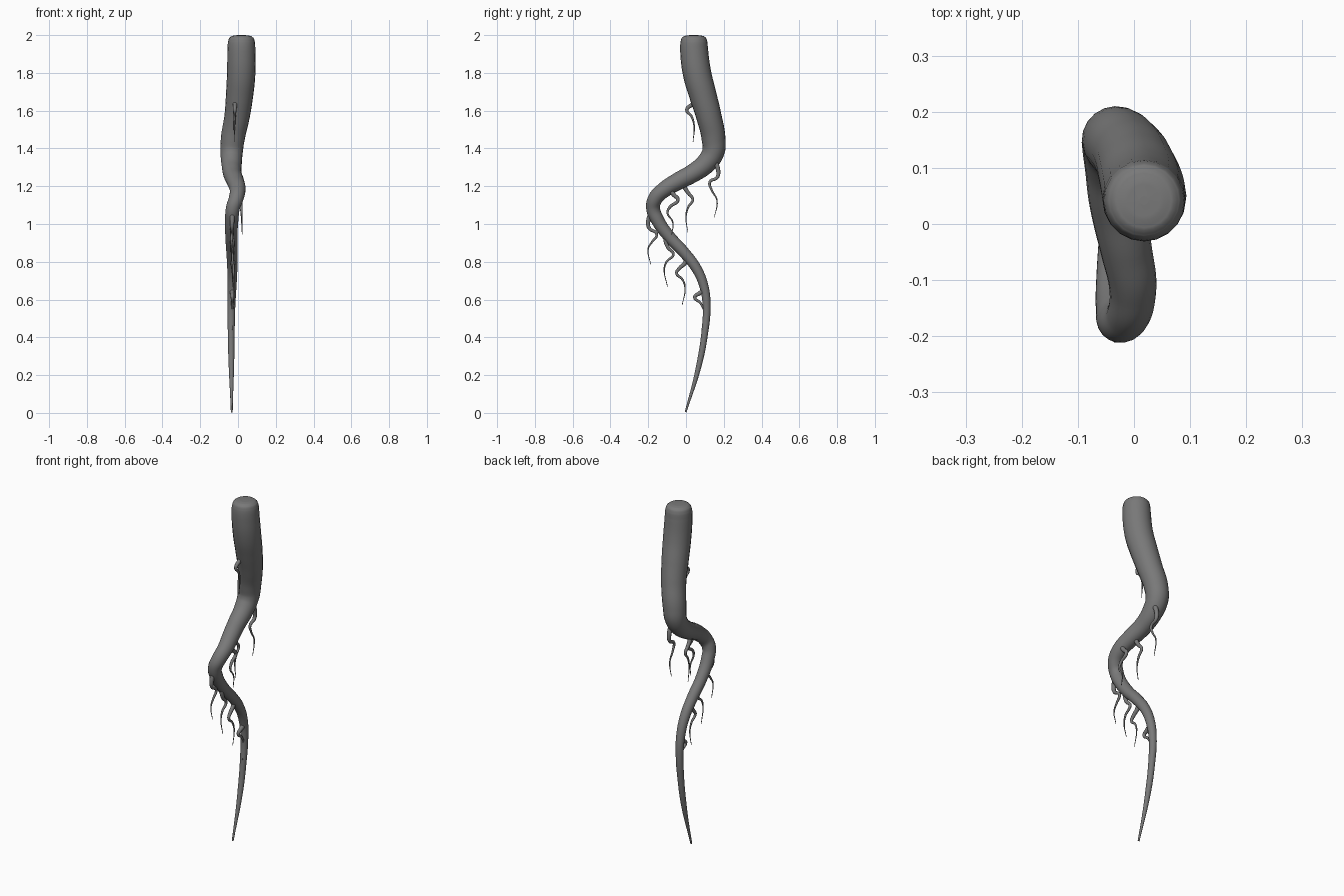
import bpy

# Dark grey root colour
bark = bpy.data.materials.new("dark_grey")
bark.diffuse_color = (.19, .19, .19, 1)


def root(name, points, sides, steps=8):
    """Tapered round tube through (x, y, z, radius) points."""
    curve = bpy.data.curves.new(name, 'CURVE')
    curve.dimensions = '3D'
    curve.bevel_depth = 1.0
    curve.bevel_resolution = sides
    curve.resolution_u = steps
    curve.use_fill_caps = True
    curve.materials.append(bark)
    spline = curve.splines.new('BEZIER')
    spline.radius_interpolation = 'CARDINAL'
    spline.use_smooth = True
    spline.bezier_points.add(len(points) - 1)
    for bp, (x, y, z, r) in zip(spline.bezier_points, points):
        bp.co = (x, y, z)
        bp.radius = r
        bp.handle_left_type = bp.handle_right_type = 'AUTO'
    obj = bpy.data.objects.new(name, curve)
    bpy.context.collection.objects.link(obj)
    bpy.ops.object.select_all(action='DESELECT')
    obj.select_set(True)
    bpy.context.view_layer.objects.active = obj
    bpy.ops.object.convert(target='MESH')
    bpy.ops.object.shade_smooth()
    return obj


# Main winding root, with a rounded top and a fine tip
root("main_root", [
    (.018, .042, 2.0, .008), (.018, .042, 1.999, .032), (.018, .042, 1.995, .051),
    (.018, .042, 1.985, .064), (.018, .042, 1.965, .071),
    (.018, .043, 1.92, .074), (.017, .058, 1.8, .075), (.008, .090, 1.68, .072),
    (-.005, .121, 1.57, .067), (-.028, .146, 1.45, .063), (-.034, .144, 1.38, .059),
    (-.034, .105, 1.32, .054), (-.030, .035, 1.268, .049), (-.014, -.045, 1.225, .046),
    (-.002, -.115, 1.182, .042), (-.010, -.162, 1.135, .039), (-.027, -.174, 1.085, .037),
    (-.033, -.150, 1.02, .035), (-.035, -.09, .935, .032), (-.032, -.015, .855, .030),
    (-.030, .055, .765, .027), (-.032, .095, .67, .024), (-.035, .109, .57, .021),
    (-.036, .100, .43, .018), (-.035, .066, .24, .014), (-.033, -.002, .004, .005),
], 8)

# Side rootlets: x start, x end, then the (y, z) path
rootlets = [
    (-.015, -.02, [(.065, 1.645), (.03, 1.63), (.004, 1.603), (.028, 1.572),
                   (.043, 1.52), (.037, 1.435)]),
    (-.01, -.01, [(.15, 1.34), (.17, 1.285), (.165, 1.247), (.126, 1.222),
                  (.136, 1.18), (.164, 1.125), (.15, 1.035)]),
    (-.022, -.02, [(-.02, 1.23), (-.005, 1.19), (.015, 1.16), (.036, 1.13),
                   (.012, 1.09), (.0, 1.04), (.01, .955)]),
    (.012, .022, [(-.09, 1.19), (-.065, 1.155), (-.043, 1.128), (-.085, 1.09),
                  (-.098, 1.06), (-.07, 1.01), (-.075, .945)]),
    (-.03, -.035, [(-.178, 1.07), (-.199, 1.02), (-.196, .98), (-.155, .945),
                   (-.18, .905), (-.2, .87), (-.187, .785)]),
    (-.03, -.03, [(-.10, .97), (-.108, .915), (-.095, .875), (-.067, .84),
                  (-.103, .8), (-.115, .76), (-.098, .668)]),
    (-.03, -.02, [(.008, .84), (-.005, .795), (-.035, .765), (-.05, .74),
                  (-.018, .705), (-.005, .66), (-.02, .572)]),
    (-.03, -.03, [(.095, .648), (.07, .632), (.046, .613), (.076, .582),
                  (.097, .53), (.083, .44)]),
]
for i, (x0, x1, path) in enumerate(rootlets):
    last = len(path) - 1
    root(f"rootlet_{i + 1}",
         [(x0 + (x1 - x0) * k / last, y, z, .014 - .0125 * k / last)
          for k, (y, z) in enumerate(path)], 3, 6)
